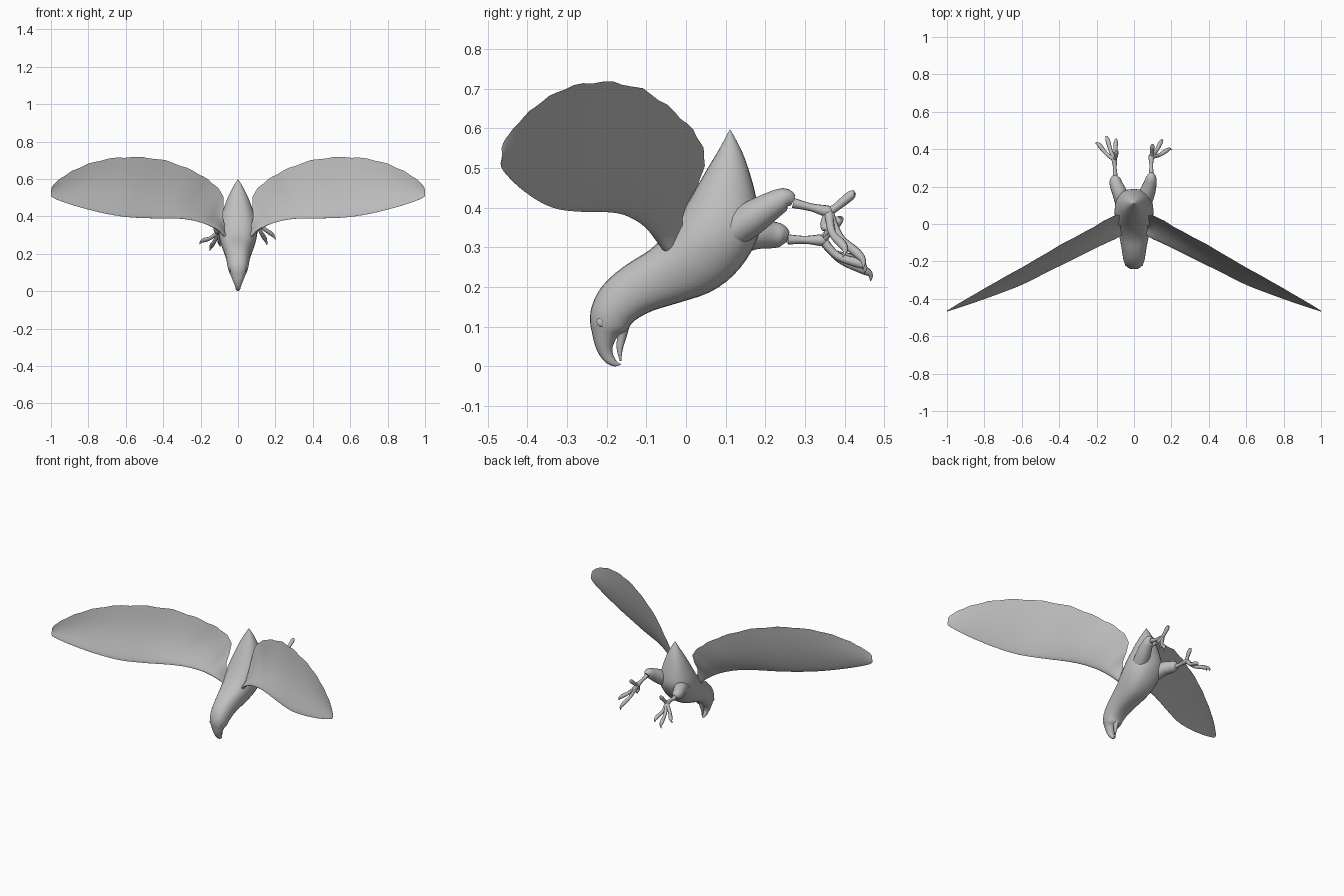
import bpy, bmesh, math
from mathutils import Vector

if "Cube" in bpy.data.objects:
    bpy.data.objects.remove(bpy.data.objects["Cube"])

grey = bpy.data.materials.new("plain grey")
grey.use_nodes = True
grey.diffuse_color = (0.52, 0.52, 0.52, 1)
grey.node_tree.nodes["Principled BSDF"].inputs["Base Color"].default_value = (0.52, 0.52, 0.52, 1)


def smooth_rows(rows, steps):
    """Catmull-Rom interpolation through rows of numbers."""
    out = []
    n = len(rows)
    for i in range(n - 1):
        a, b, c, d = rows[max(i - 1, 0)], rows[i], rows[i + 1], rows[min(i + 2, n - 1)]
        for s in range(steps):
            t = s / steps
            out.append([0.5 * (2 * q + (r - p) * t + (2 * p - 5 * q + 4 * r - w) * t ** 2
                        + (3 * q - p - 3 * r + w) * t ** 3)
                        for p, q, r, w in zip(a, b, c, d)])
    return out + [list(rows[-1])]


def loft(name, rings, mirror=False):
    """Skin a list of closed rings and cap both ends."""
    bm = bmesh.new()
    loops = [[bm.verts.new(p) for p in ring] for ring in rings]
    for a, b in zip(loops, loops[1:]):
        for i in range(len(a)):
            j = (i + 1) % len(a)
            bm.faces.new((a[i], a[j], b[j], b[i]))
    bm.faces.new(loops[0])
    bm.faces.new(loops[-1])
    bmesh.ops.recalc_face_normals(bm, faces=bm.faces)
    mesh = bpy.data.meshes.new(name)
    bm.to_mesh(mesh)
    bm.free()
    mesh.materials.append(grey)
    obj = bpy.data.objects.new(name, mesh)
    bpy.context.collection.objects.link(obj)
    if mirror:
        obj.modifiers.new("mirror", "MIRROR")
    bpy.ops.object.select_all(action="DESELECT")
    obj.select_set(True)
    bpy.context.view_layer.objects.active = obj
    bpy.ops.object.shade_smooth_by_angle(angle=math.radians(50))


def tube(name, points, steps=4, sides=10, mirror=False):
    """Tapered tube through (x, y, z, radius) points."""
    rows = smooth_rows(points, steps)
    rings = []
    for i, row in enumerate(rows):
        here = Vector(row[:3])
        along = Vector(rows[min(i + 1, len(rows) - 1)][:3]) - Vector(rows[max(i - 1, 0)][:3])
        u = along.cross(Vector((1, 0.2, 0.1))).normalized()
        v = along.cross(u).normalized()
        angles = [math.tau * k / sides for k in range(sides)]
        rings.append([here + max(row[3], 0.001) * (u * math.cos(a) + v * math.sin(a)) for a in angles])
    loft(name, rings, mirror)


def body_ring(row, sides=28):
    """Rounded section between a back point and a belly point."""
    y1, z1, y2, z2, half = row
    ring = []
    for k in range(sides):
        a = math.tau * k / sides
        c, s = math.cos(a), math.sin(a)
        side = math.copysign(abs(s) ** 0.75, s) * max(half, 0.001)
        t = (1 - c) / 2
        ring.append((side, y1 + (y2 - y1) * t, z1 + (z2 - z1) * t))
    return ring


# Body, tail, head and hooked upper beak: back y z, belly y z, half width
body = [
    (0.110, 0.597, 0.113, 0.595, 0.002),
    (0.085, 0.55, 0.142, 0.54, 0.033),
    (0.055, 0.50, 0.163, 0.48, 0.059),
    (0.02, 0.44, 0.178, 0.42, 0.081),
    (-0.01, 0.39, 0.187, 0.35, 0.099),
    (-0.045, 0.34, 0.165, 0.29, 0.104),
    (-0.09, 0.295, 0.12, 0.23, 0.094),
    (-0.145, 0.26, 0.06, 0.187, 0.08),
    (-0.19, 0.225, -0.02, 0.16, 0.069),
    (-0.22, 0.19, -0.085, 0.14, 0.062),
    (-0.238, 0.15, -0.13, 0.115, 0.056),
    (-0.242, 0.115, -0.15, 0.09, 0.048),
    (-0.237, 0.085, -0.17, 0.078, 0.038),
    (-0.23, 0.055, -0.183, 0.055, 0.027),
    (-0.218, 0.028, -0.185, 0.035, 0.018),
    (-0.20, 0.008, -0.178, 0.018, 0.012),
    (-0.18, 0.0, -0.172, 0.01, 0.007),
    (-0.165, 0.004, -0.164, 0.006, 0.002),
]
loft("body", [body_ring(r) for r in smooth_rows(body, 3)])

# Lower beak and small eyes
tube("lower_beak", [(0, -0.165, 0.12, 0.03), (0, -0.162, 0.08, 0.014),
                    (0, -0.167, 0.045, 0.008), (0, -0.165, 0.014, 0.002)])
tube("eyes", [(0.038, -0.213, 0.112, 0.012), (0.045, -0.214, 0.112, 0.011),
              (0.048, -0.214, 0.112, 0.003)], mirror=True)

# Wings: leading edge x y z, trailing edge x y z, thickness
wing = [
    (0.065, -0.05, 0.285, 0.065, -0.01, 0.34, 0.05),
    (0.10, -0.075, 0.318, 0.08, -0.005, 0.39, 0.045),
    (0.15, -0.10, 0.348, 0.078, 0.03, 0.46, 0.038),
    (0.20, -0.125, 0.367, 0.085, 0.047, 0.52, 0.033),
    (0.27, -0.16, 0.383, 0.14, 0.028, 0.58, 0.03),
    (0.35, -0.20, 0.389, 0.24, -0.03, 0.642, 0.028),
    (0.48, -0.265, 0.39, 0.39, -0.11, 0.698, 0.025),
    (0.60, -0.325, 0.397, 0.56, -0.21, 0.717, 0.021),
    (0.72, -0.372, 0.417, 0.73, -0.305, 0.70, 0.017),
    (0.84, -0.415, 0.447, 0.86, -0.38, 0.655, 0.014),
    (0.93, -0.445, 0.475, 0.945, -0.43, 0.605, 0.01),
    (0.985, -0.463, 0.497, 0.985, -0.457, 0.57, 0.007),
    (1.0, -0.467, 0.51, 0.997, -0.465, 0.55, 0.004),
]


def wing_ring(index, row, samples=12):
    lead, trail, thick = Vector(row[:3]), Vector(row[3:6]), row[6]
    chord = trail - lead
    # Feathered trailing edge
    trail = trail + chord * 0.01 * math.sin(index * 1.9)
    normal = Vector((0.42, 0.85, -0.3)).normalized()
    front, back = [], []
    for k in range(samples + 1):
        t = (k / samples) ** 1.6
        camber = 0.012 * math.sin(math.pi * t) * min(1, chord.length / 0.2)
        h = thick * (1.9 * math.sqrt(t) * (1 - t) ** 3 + 0.03)
        mid = lead.lerp(trail, t) + normal * camber
        front.append(mid - normal * h * 0.5)
        back.append(mid + normal * h * 0.5)
    return front + back[::-1]


loft("wings", [wing_ring(i, r) for i, r in enumerate(smooth_rows(wing, 4))], mirror=True)

# Legs: thigh, shank, then toes ending in claws
legs = {
    "left": dict(
        thigh=[(0.045, 0.10, 0.33, 0.045), (0.07, 0.165, 0.373, 0.043), (0.086, 0.215, 0.405, 0.035),
               (0.092, 0.25, 0.423, 0.027), (0.092, 0.27, 0.418, 0.014)],
        ankle=(0.092, 0.36, 0.39),
        toes=[(0.10, 0.42, 0.432), (0.2, 0.395, 0.275), (0.155, 0.445, 0.245), (0.1, 0.345, 0.325)]),
    "right": dict(
        thigh=[(-0.05, 0.09, 0.31, 0.045), (-0.076, 0.165, 0.333, 0.04), (-0.095, 0.21, 0.332, 0.035),
               (-0.1, 0.24, 0.33, 0.029), (-0.1, 0.257, 0.326, 0.014)],
        ankle=(-0.105, 0.345, 0.318),
        toes=[(-0.205, 0.43, 0.25), (-0.15, 0.465, 0.215), (-0.095, 0.45, 0.235), (-0.09, 0.385, 0.37)]),
}
for side, leg in legs.items():
    tube(side + "_thigh", leg["thigh"], sides=16)
    knee, ankle = Vector(leg["thigh"][-1][:3]), Vector(leg["ankle"])
    knee.z -= 0.006
    mid = knee.lerp(ankle, 0.5)
    tube(side + "_shank", [(*knee, 0.013), (*mid, 0.01), (*ankle, 0.015),
                           (*ankle.lerp(knee, -0.1), 0.006)])
    # Toes sag a little, then curl over at the claw
    sag = Vector((0, -0.006, -0.006))
    for n, tip in enumerate(leg["toes"]):
        tip = Vector(tip)
        tube(f"{side}_toe_{n + 1}", [
            (*ankle, 0.012), (*(ankle.lerp(tip, 0.4) + sag), 0.01),
            (*(ankle.lerp(tip, 0.75) - sag), 0.012),
            (*(ankle.lerp(tip, 0.92) - sag * 1.5), 0.007), (*tip, 0.001)], sides=8)
